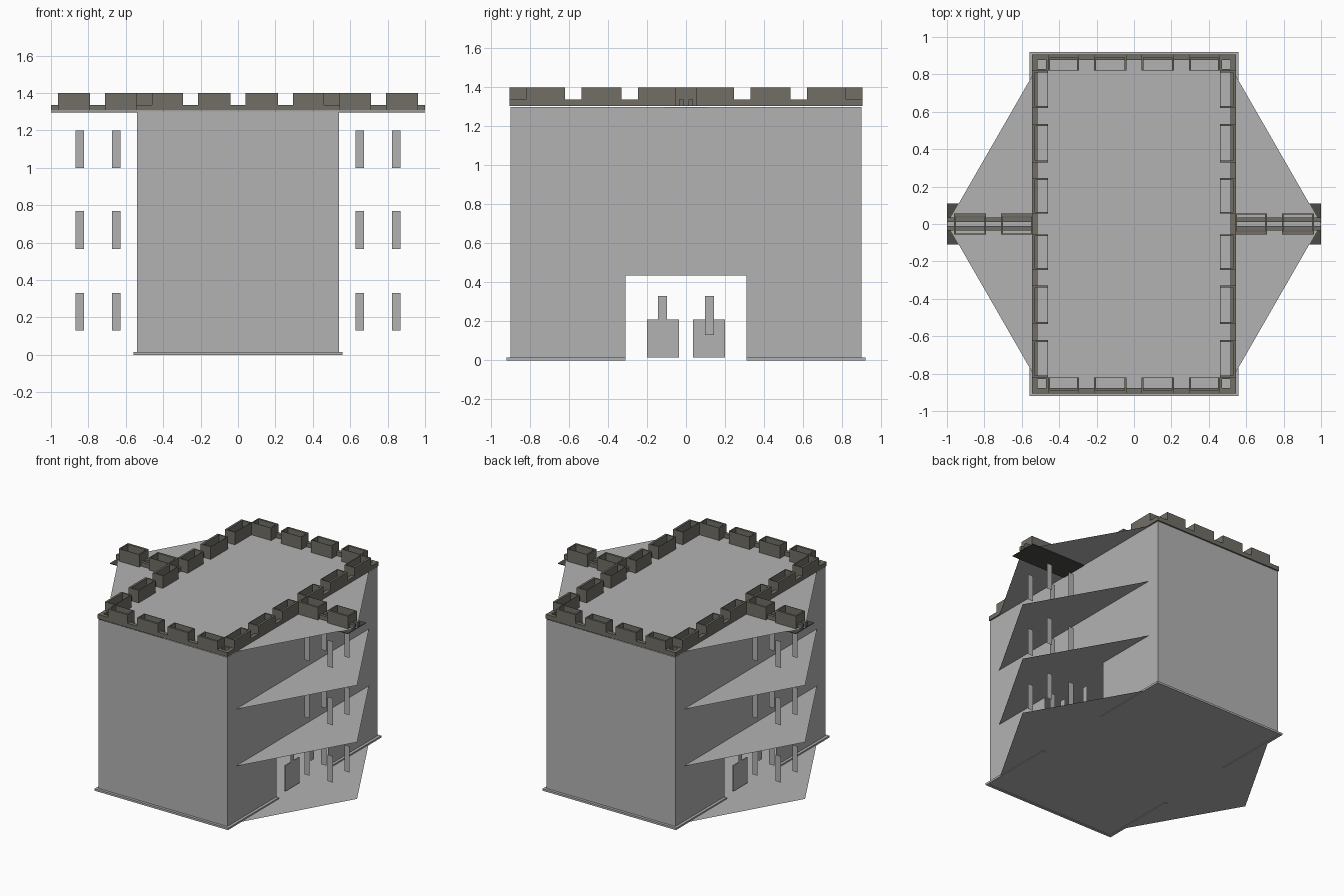
import bpy, bmesh
from math import pi
from mathutils import Matrix, Vector

if "Cube" in bpy.data.objects:
    bpy.data.objects.remove(bpy.data.objects["Cube"])


def material(name, rgb):
    m = bpy.data.materials.new(name)
    m.use_nodes = True
    m.diffuse_color = (*rgb, 1)
    m.node_tree.nodes["Principled BSDF"].inputs["Base Color"].default_value = (*rgb, 1)
    return m


GREY = material("stone_grey", (0.45, 0.45, 0.45))
OLIVE = material("parapet_olive", (0.165, 0.158, 0.13))
DARK = material("dark_strip", (0.07, 0.069, 0.062))

HX, HY, TOP = 0.54, 0.9, 1.3
STOREYS = [(0.13, 0.33), (0.565, 0.77), (1.0, 1.2)]
DOOR_W, DOOR_H = 0.31, 0.435


def finish(name, bm, mat, angle=0):
    me = bpy.data.meshes.new(name)
    bm.transform(Matrix.Rotation(angle, 4, "Z"))
    bm.to_mesh(me)
    bm.free()
    me.materials.append(mat)
    ob = bpy.data.objects.new(name, me)
    bpy.context.collection.objects.link(ob)
    return ob


def box(bm, x, y, z):
    size = Vector((x[1] - x[0], y[1] - y[0], z[1] - z[0]))
    mid = Vector((x[0] + x[1], y[0] + y[1], z[0] + z[1])) / 2
    bmesh.ops.create_cube(bm, size=1, matrix=Matrix.Translation(mid) @ Matrix.Diagonal((*size, 1)))


# Walls: a sheet split around the slit windows, which taper inwards
def wall(name, span, dist, slits, angle, doorway=False, only_slits=False):
    bm = bmesh.new()
    half = 0.0225
    us = sorted({*span, -DOOR_W, DOOR_W, *(s - half for s in slits), *(s + half for s in slits)})
    us = [u for u in us if span[0] <= u <= span[1]]
    zs = sorted({0, DOOR_H, TOP, *(z for s in STOREYS for z in s)})
    grid = [[bm.verts.new((u, -dist, z)) for z in zs] for u in us]
    windows = []
    for i in range(len(us) - 1):
        for j in range(len(zs) - 1):
            u, z = (us[i] + us[i + 1]) / 2, (zs[j] + zs[j + 1]) / 2
            slit = any(abs(u - s) < half for s in slits) and any(a < z < b for a, b in STOREYS)
            gap = doorway and abs(u) < DOOR_W and z < DOOR_H
            if slit or not (gap or only_slits):
                f = bm.faces.new((grid[i][j], grid[i + 1][j], grid[i + 1][j + 1], grid[i][j + 1]))
                if slit:
                    windows.append(f)
    bmesh.ops.inset_individual(bm, faces=windows, thickness=0.012, depth=-0.04)
    bmesh.ops.delete(bm, geom=[v for v in bm.verts if not v.link_faces], context="VERTS")
    finish(name, bm, GREY, angle)


END_SLITS = [-0.35, -0.155, 0.155, 0.35]
SIDE_SLITS = [-0.695, -0.465, -0.12, 0.12, 0.465, 0.695]
for side, turn in (("front", 0), ("back", pi)):
    wall(side + "_wall", (-HX, HX), HY, END_SLITS, turn)
    for wing, slits in (("left", [0.65, 0.845]), ("right", [-0.845, -0.65])):
        wall(f"{side}_{wing}_wing_windows", (-1, 1), 0.1, slits, turn, only_slits=True)
for side, turn in (("left", pi / 2), ("right", -pi / 2)):
    wall(side + "_wall", (-HY, HY), HX, SIDE_SLITS, turn, doorway=True)
    # Door leaf standing in the doorway
    bm = bmesh.new()
    box(bm, (-0.2, -0.035), (-HX, -HX + 0.008), (0.015, 0.21))
    finish(side + "_door", bm, GREY, turn)

# Floors and roof: thin sheets with a pointed bay on each side
for name, z in (("ground_floor", 0.004), ("first_floor", 0.434), ("second_floor", 0.866), ("roof", 1.303)):
    bm = bmesh.new()
    r = 0.8
    outline = [(HX, -r), (1, 0), (HX, r), (HX, HY), (-HX, HY), (-HX, r),
               (-1, 0), (-HX, -r), (-HX, -HY), (HX, -HY)]
    bm.faces.new([bm.verts.new((x, y, z)) for x, y in outline])
    finish(name, bm, GREY)

# Plinth around the foot, open at the doorways
bm = bmesh.new()
for s in (-1, 1):
    box(bm, (-0.56, 0.56), sorted((s * HY, s * 0.92)), (0, 0.015))
    for t in (-1, 1):
        box(bm, sorted((s * HX, s * 0.56)), sorted((t * DOOR_W, t * HY)), (0, 0.015))
finish("plinth", bm, GREY)


# Open-topped merlon: thick outer panel, two end panels, thin inner panel
def merlon(bm, a, b, out, depth=0.085, top=1.4):
    z = (TOP + 0.005, top)
    box(bm, (a, b), (-out, -out + 0.016), z)
    box(bm, (a, b), (-out + depth - 0.003, -out + depth), z)
    for x in (a, b - 0.01):
        box(bm, (x, x + 0.01), (-out, -out + depth), z)


def parapet(name, half, out, spans, angle):
    bm = bmesh.new()
    box(bm, (-half, half), (-out, -out + 0.028), (TOP + 0.005, 1.337))
    for a, b in spans:
        merlon(bm, a, b, out)
        merlon(bm, -b, -a, out)
    # Low corner blocks
    for a in (-half, half - 0.085):
        merlon(bm, a, a + 0.085, out, top=1.337)
    finish(name, bm, OLIVE, angle)


END_SPANS = [(0.04, 0.214), (0.295, 0.46)]
SIDE_SPANS = [(0.055, 0.245), (0.33, 0.535), (0.62, 0.82)]
parapet("front_parapet", 0.545, 0.905, END_SPANS, 0)
parapet("back_parapet", 0.545, 0.905, END_SPANS, pi)
parapet("left_parapet", 0.905, 0.545, SIDE_SPANS, pi / 2)
parapet("right_parapet", 0.905, 0.545, SIDE_SPANS, -pi / 2)

# Wing parapets and the dark strip beneath them
for side, turn in (("left", 0), ("right", pi)):
    bm = bmesh.new()
    for y in (-0.035, 0.012):
        box(bm, (HX, 1), (y, y + 0.023), (TOP + 0.005, 1.337))
    for a, b in ((0.54, 0.71), (0.79, 0.963)):
        merlon(bm, a, b, 0.055, depth=0.11)
    finish(side + "_wing_parapet", bm, OLIVE, turn)
    bm = bmesh.new()
    box(bm, (HX, 1), (-0.11, 0.11), (TOP - 0.004, TOP))
    finish(side + "_wing_strip", bm, DARK, turn)
